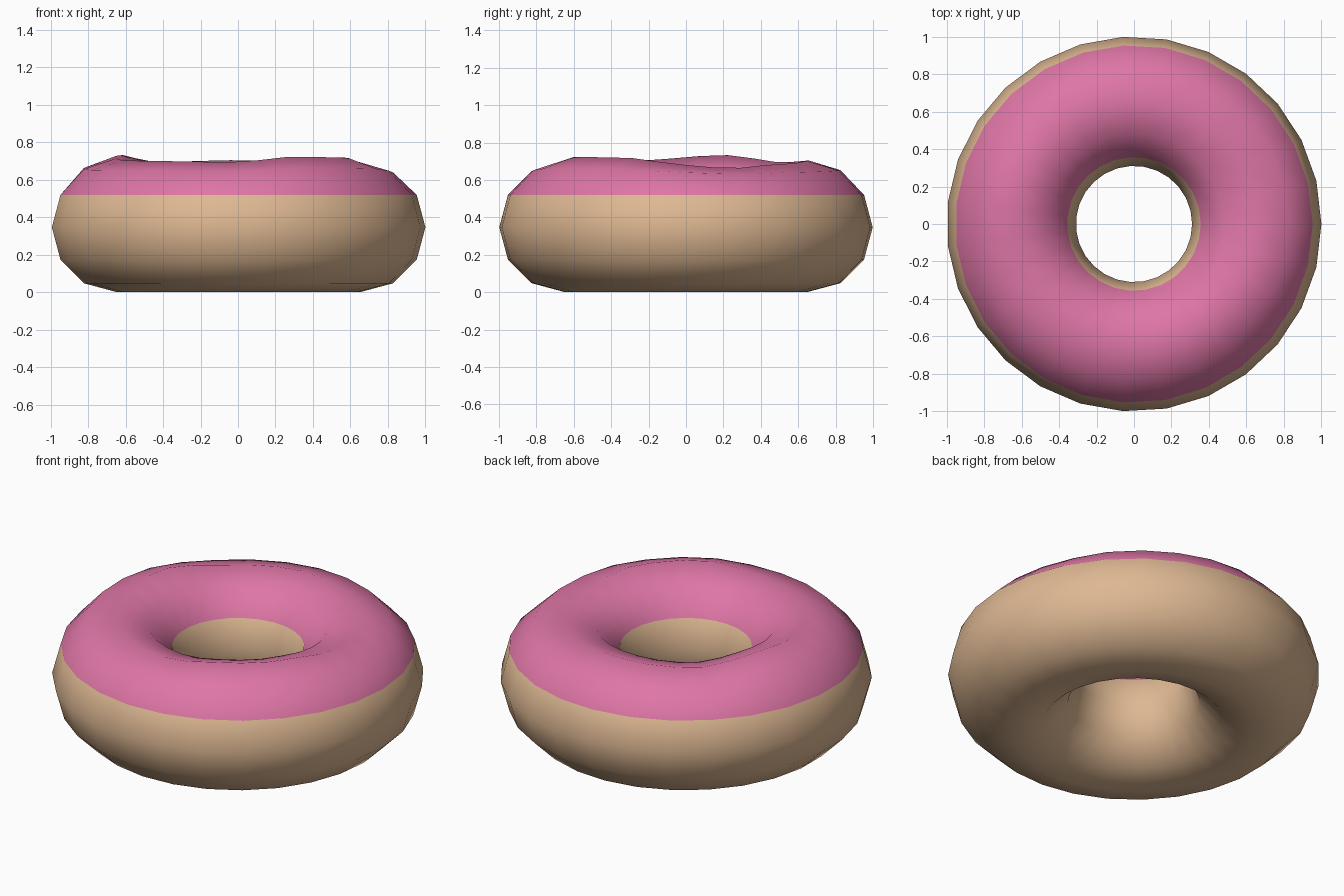
import bpy, bmesh
from math import cos, sin, pi, degrees

if "Cube" in bpy.data.objects:
    bpy.data.objects.remove(bpy.data.objects["Cube"])

MAJOR, MINOR = 27, 12
R, r, ZC = 0.655, 0.345, 0.347

# Icing crest height around the ring: (angle in degrees, z)
CREST = [(0, 0.68), (20, 0.662), (50, 0.685), (90, 0.705), (130, 0.695), (162, 0.733),
         (205, 0.703), (230, 0.70), (268, 0.695), (298, 0.724), (332, 0.718), (360, 0.68)]


def crest_offset(angle):
    for (a0, z0), (a1, z1) in zip(CREST, CREST[1:]):
        if a0 <= angle <= a1:
            t = (angle - a0) / (a1 - a0)
            t = t * t * (3 - 2 * t)
            return z0 + (z1 - z0) * t - (ZC + r)
    return 0.0


def material(name, color):
    m = bpy.data.materials.new(name)
    m.diffuse_color = (*color, 1)
    m.use_nodes = True
    m.node_tree.nodes["Principled BSDF"].inputs["Base Color"].default_value = m.diffuse_color
    return m


# Ring of dough with uneven icing on its upper faces
bm = bmesh.new()
rings = []
for i in range(MAJOR):
    a = 2 * pi * i / MAJOR
    ring = []
    for j in range(MINOR):
        b = 2 * pi * j / MINOR
        rad = R + r * cos(b)
        weight = {2: 0.5, 3: 1.0, 4: 0.5}.get(j, 0.0)
        z = ZC + r * sin(b) + weight * crest_offset(degrees(a))
        ring.append(bm.verts.new((rad * cos(a), rad * sin(a), z)))
    rings.append(ring)

for i in range(MAJOR):
    p, q = rings[i], rings[(i + 1) % MAJOR]
    for j in range(MINOR):
        k = (j + 1) % MINOR
        f = bm.faces.new((p[j], q[j], q[k], p[k]))
        f.smooth = True
        f.material_index = 1 if 1 <= j <= 4 else 0
bmesh.ops.recalc_face_normals(bm, faces=bm.faces)

mesh = bpy.data.meshes.new("doughnut")
bm.to_mesh(mesh)
bm.free()
mesh.materials.append(material("dough", (0.73, 0.48, 0.29)))
mesh.materials.append(material("icing", (0.73, 0.18, 0.38)))
bpy.context.collection.objects.link(bpy.data.objects.new("doughnut", mesh))
